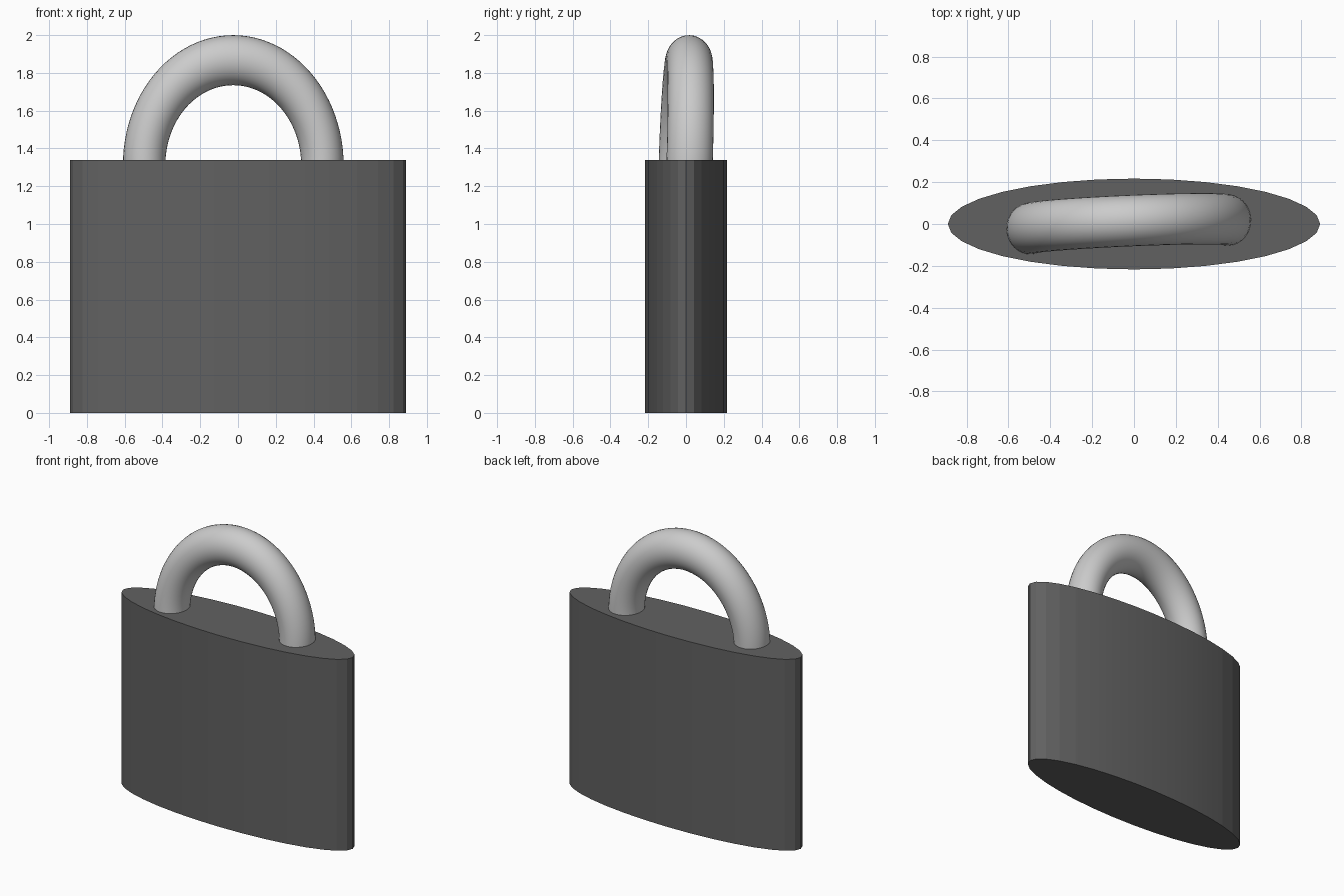
import bpy
from math import radians

if "Cube" in bpy.data.objects:
    bpy.data.objects.remove(bpy.data.objects["Cube"])


def finish(name, scale, angle):
    obj = bpy.context.object
    obj.name = obj.data.name = name
    obj.scale = scale
    bpy.ops.object.transform_apply(location=False, rotation=False, scale=True)
    bpy.ops.object.shade_smooth_by_angle(angle=radians(angle))
    return obj


# Body: flat-faceted elliptical cylinder
bpy.ops.mesh.primitive_cylinder_add(vertices=32, radius=1, depth=1.34,
                                    rotation=(0, 0, 0), location=(0, 0, 0.67))
body = finish("lock_body", (0.89, 0.217, 1), 5)
dark = bpy.data.materials.new("dark_metal")
dark.diffuse_color = (0.12, 0.12, 0.12, 1)
dark.use_nodes = True
dark.node_tree.nodes["Principled BSDF"].inputs["Base Color"].default_value = dark.diffuse_color
body.data.materials.append(dark)

# Shackle: stretched ring, lower half buried in the body
bpy.ops.mesh.primitive_torus_add(major_segments=96, minor_segments=32,
                                 major_radius=1, minor_radius=0.238)
ring = bpy.context.object
ring.rotation_euler.x = radians(90)
bpy.ops.object.transform_apply(location=False, rotation=True, scale=False)
shackle = finish("shackle", (0.4725, 0.515, 0.5565), 60)
shackle.location = (-0.025, -0.002, 1.311)
shackle.rotation_euler = (radians(-1.8), 0, radians(2.5))
